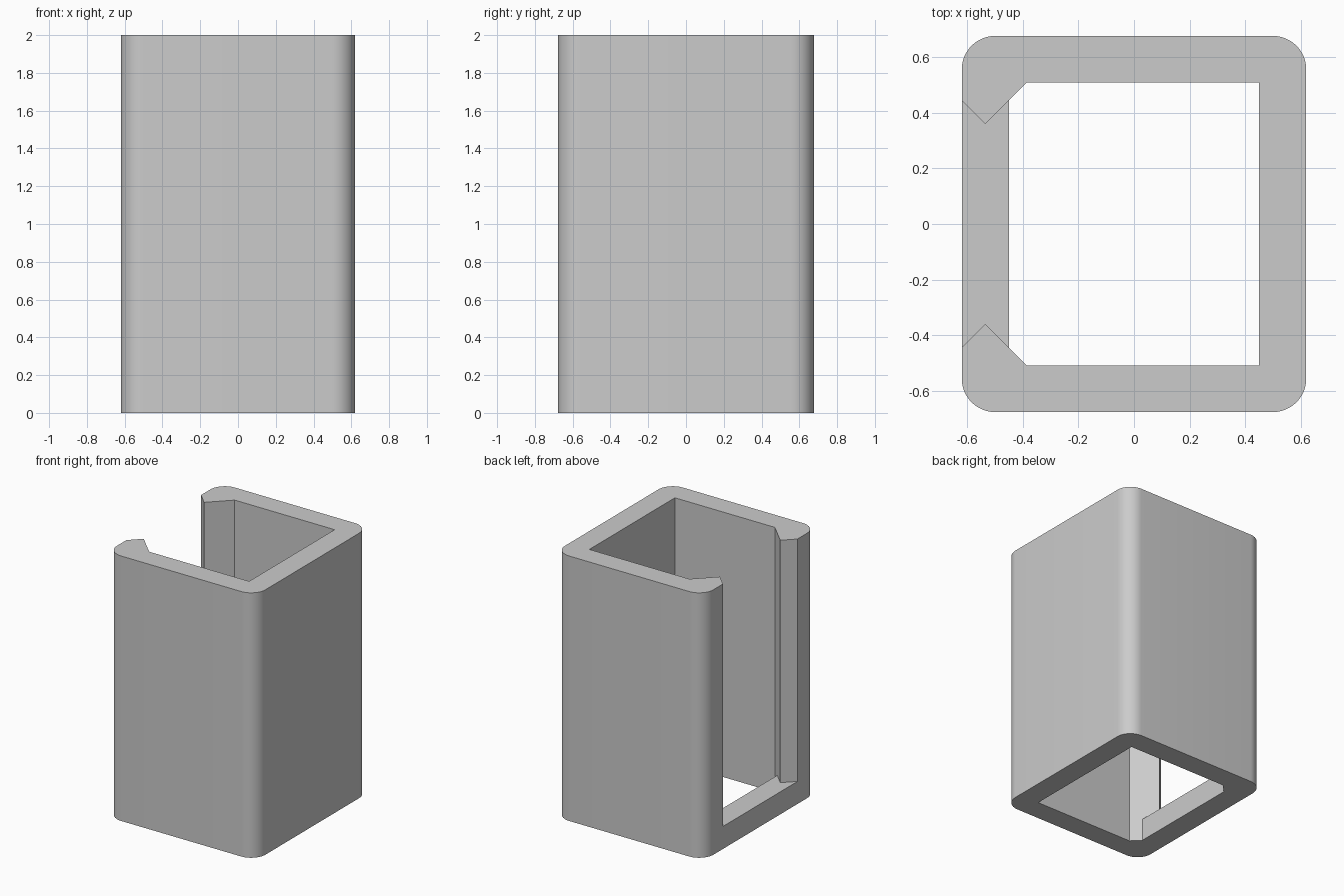
import bpy, bmesh
from math import cos, sin, pi

cube = bpy.data.objects.get("Cube")
if cube:
    bpy.data.objects.remove(cube, do_unlink=True)

HALF_X, HALF_Y = 0.62, 0.677      # outer size
IN_X, IN_Y = 0.45, 0.51           # opening
RADIUS, HEIGHT, SILL = 0.12, 2.0, 0.17
SEGMENTS = 12

grey = bpy.data.materials.new("grey")
grey.use_nodes = True
colour = (0.6, 0.6, 0.6, 1)
grey.diffuse_color = colour
grey.node_tree.nodes["Principled BSDF"].inputs["Base Color"].default_value = colour


def corner(sx, start):
    """Rounded outer corner on the back half, swept anticlockwise."""
    cx, cy = sx * (HALF_X - RADIUS), HALF_Y - RADIUS
    angles = [start + pi / 2 * i / SEGMENTS for i in range(SEGMENTS + 1)]
    return [(cx + RADIUS * cos(a), cy + RADIUS * sin(a)) for a in angles]


# Pointed lip of the slot: outer edge, tip, inner edge
lip = [(-HALF_X, 0.445), (-0.535, 0.36), (-IN_X, 0.445)]

# Half profile of the C-shaped wall, then its mirror image
outer = corner(1, 0) + corner(-1, pi / 2)
half = outer + lip + [(-0.385, IN_Y), (IN_X, IN_Y)]
profile = half + [(x, -y) for x, y in reversed(half)]

bm = bmesh.new()
verts = [bm.verts.new((x, y, 0)) for x, y in profile]
n, k = len(verts), len(outer)
wall = bm.faces.new(verts)
# Sill bridging the bottom of the slot, sharing the lip vertices
sill = bm.faces.new(verts[k:k + 3] + verts[n - k - 3:n - k])


def raise_faces(faces, dz):
    made = bmesh.ops.extrude_face_region(bm, geom=faces)["geom"]
    moved = [g for g in made if isinstance(g, bmesh.types.BMVert)]
    bmesh.ops.translate(bm, vec=(0, 0, dz), verts=moved)
    return [g for g in made if isinstance(g, bmesh.types.BMFace)]


# Raise wall and sill together, then the wall alone to full height
tops = raise_faces([wall, sill], SILL)
wall_top = max(tops, key=lambda f: len(f.verts))
raise_faces([wall_top], HEIGHT - SILL)
bmesh.ops.recalc_face_normals(bm, faces=bm.faces)

mesh = bpy.data.meshes.new("slotted_sleeve")
bm.to_mesh(mesh)
bm.free()
mesh.materials.append(grey)
sleeve = bpy.data.objects.new("slotted_sleeve", mesh)
bpy.context.collection.objects.link(sleeve)

# Smooth rounded corners, sharp edges elsewhere
bpy.ops.object.select_all(action="DESELECT")
sleeve.select_set(True)
bpy.context.view_layer.objects.active = sleeve
bpy.ops.object.shade_smooth_by_angle(angle=pi / 6)
